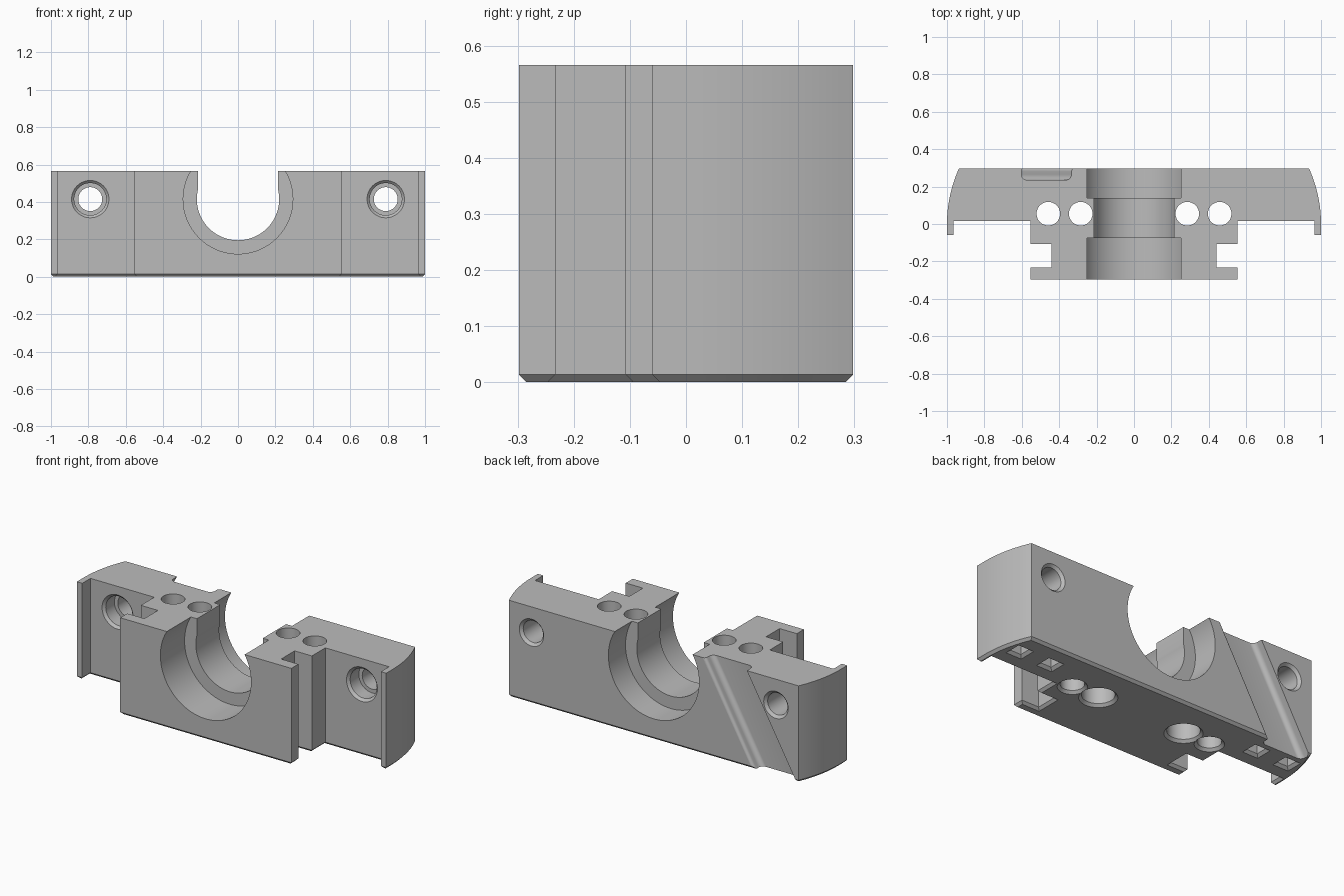
import bpy, bmesh, math
from mathutils import Matrix, Vector

cube = bpy.data.objects.get("Cube")
if cube:
    bpy.data.objects.remove(cube, do_unlink=True)

HEIGHT, DEPTH, CHAMFER = 0.565, 0.298, 0.014
BORE_Z = 0.415

grey = bpy.data.materials.new("plain_grey")
grey.use_nodes = True
colour = (0.5, 0.5, 0.5, 1)
grey.diffuse_color = colour
grey.node_tree.nodes["Principled BSDF"].inputs["Base Color"].default_value = colour


def finish(bm, name):
    bmesh.ops.recalc_face_normals(bm, faces=bm.faces)
    mesh = bpy.data.meshes.new(name)
    bm.to_mesh(mesh)
    bm.free()
    mesh.materials.append(grey)
    obj = bpy.data.objects.new(name, mesh)
    bpy.context.collection.objects.link(obj)
    return obj


def prism(bm, points, offset):
    """Extrude a closed polygon by the given vector."""
    verts = [bm.verts.new(p) for p in points]
    face = bm.faces.new(verts)
    result = bmesh.ops.extrude_face_region(bm, geom=[face])
    moved = [v for v in result["geom"] if isinstance(v, bmesh.types.BMVert)]
    bmesh.ops.translate(bm, verts=moved, vec=Vector(offset))


def lathe(name, profile, place, segments=48):
    """Closed stepped cylinder along local z from (radius, height) pairs."""
    bm = bmesh.new()
    rings = []
    for r, h in profile:
        rings.append([bm.verts.new(place @ Vector((r * math.cos(a), r * math.sin(a), h)))
                      for a in (math.tau * i / segments for i in range(segments))])
    for low, high in zip(rings, rings[1:]):
        for i in range(segments):
            j = (i + 1) % segments
            bm.faces.new((low[i], low[j], high[j], high[i]))
    bm.faces.new(rings[0])
    bm.faces.new(rings[-1])
    return finish(bm, name)


def arc(cx, cy, r, start, end, n):
    angles = (math.radians(start + (end - start) * i / n) for i in range(n + 1))
    return [(cx + r * math.cos(a), cy + r * math.sin(a)) for a in angles]


# Main block: mirrored plan outline with a curved end, lip and stepped front boss
half = [(0.553, -DEPTH), (0.553, -0.233), (0.442, -0.233), (0.442, -0.108),
        (0.553, -0.108), (0.553, 0.016), (0.965, 0.016), (0.965, -0.06), (1, -0.06)]
half += arc(0.28, 0, 0.72, 0, 24.45, 12)
outline = half + [(-x, y) for x, y in reversed(half)]
bm = bmesh.new()
prism(bm, [(x, y, 0) for x, y in outline], (0, 0, HEIGHT))
bmesh.ops.recalc_face_normals(bm, faces=bm.faces)
base_edges = [e for e in bm.edges if all(v.co.z < 0.001 for v in e.verts)]
bmesh.ops.bevel(bm, geom=base_edges, offset=CHAMFER, segments=1, affect='EDGES')
block = finish(bm, "clamp_block")

cutters = []

# Stepped bore running front to back
along_y = Matrix.Translation((0, 0, BORE_Z)) @ Matrix.Rotation(-math.pi / 2, 4, 'X')
for name, r, y0, y1 in (("bore_front", 0.293, -0.4, -0.075),
                        ("bore_middle", 0.22, -0.2, 0.25),
                        ("bore_back", 0.293, 0.14, 0.4)):
    cutters.append(lathe(name, [(r, y0), (r, y1)], along_y, 96))

# Straight-sided opening above the middle bore
bm = bmesh.new()
prism(bm, [(-0.213, -0.076, BORE_Z), (0.213, -0.076, BORE_Z),
           (0.213, -0.076, 0.7), (-0.213, -0.076, 0.7)], (0, 0.217, 0))
cutters.append(finish(bm, "bore_opening"))

for side in (-1, 1):
    # Vertical holes, the inner one counterbored from below
    cutters.append(lathe("inner_hole", [(0.115, -0.014), (0.086, 0.015), (0.086, 0.12),
                                        (0.063, 0.12), (0.063, 0.7)],
                         Matrix.Translation((side * 0.285, 0.055, 0))))
    cutters.append(lathe("outer_hole", [(0.092, -0.014), (0.063, 0.015), (0.063, 0.7)],
                         Matrix.Translation((side * 0.458, 0.055, 0))))
    # Mounting holes with a counterbore at the front and a chamfer at the back
    place = Matrix.Translation((side * 0.79, 0, 0)) @ along_y
    cutters.append(lathe("mounting_hole", [(0.112, 0.004), (0.086, 0.03), (0.086, 0.11),
                                           (0.064, 0.11), (0.064, 0.283), (0.094, 0.313)], place))
    # Square chamfered pockets underneath
    for x in (0.689, 0.892):
        place = Matrix.Translation((side * x, 0.154, 0)) @ Matrix.Rotation(math.pi / 4, 4, 'Z')
        d = math.sqrt(2)
        cutters.append(lathe("base_pocket", [(0.064 * d, -0.014), (0.035 * d, 0.015),
                                             (0.035 * d, 0.12)], place, 4))

# Slanted groove on the back with rounded inner corners and a rounded lip
floor, lean = 0.235, 0.32 / HEIGHT
section = [(-0.602, 0.4)]
section += arc(-0.572, floor + 0.03, 0.03, 180, 270, 8)
section += arc(-0.364, floor + 0.03, 0.03, 270, 360, 8)
section += arc(-0.316, DEPTH - 0.018, 0.018, 180, 90, 6)
section += [(-0.316, 0.4)]
bm = bmesh.new()
drop = HEIGHT + 0.2
prism(bm, [(x + 0.1 * lean, y, HEIGHT + 0.1) for x, y in section], (-drop * lean, 0, -drop))
cutters.append(finish(bm, "back_groove"))

# Carve every cutter out of the block
bpy.context.view_layer.objects.active = block
for cutter in cutters:
    mod = block.modifiers.new(cutter.name, 'BOOLEAN')
    mod.operation, mod.solver, mod.object = 'DIFFERENCE', 'EXACT', cutter
    bpy.ops.object.modifier_apply(modifier=mod.name)
    bpy.data.objects.remove(cutter, do_unlink=True)

bpy.ops.object.select_all(action='DESELECT')
block.select_set(True)
bpy.ops.object.shade_smooth_by_angle(angle=math.radians(25))
